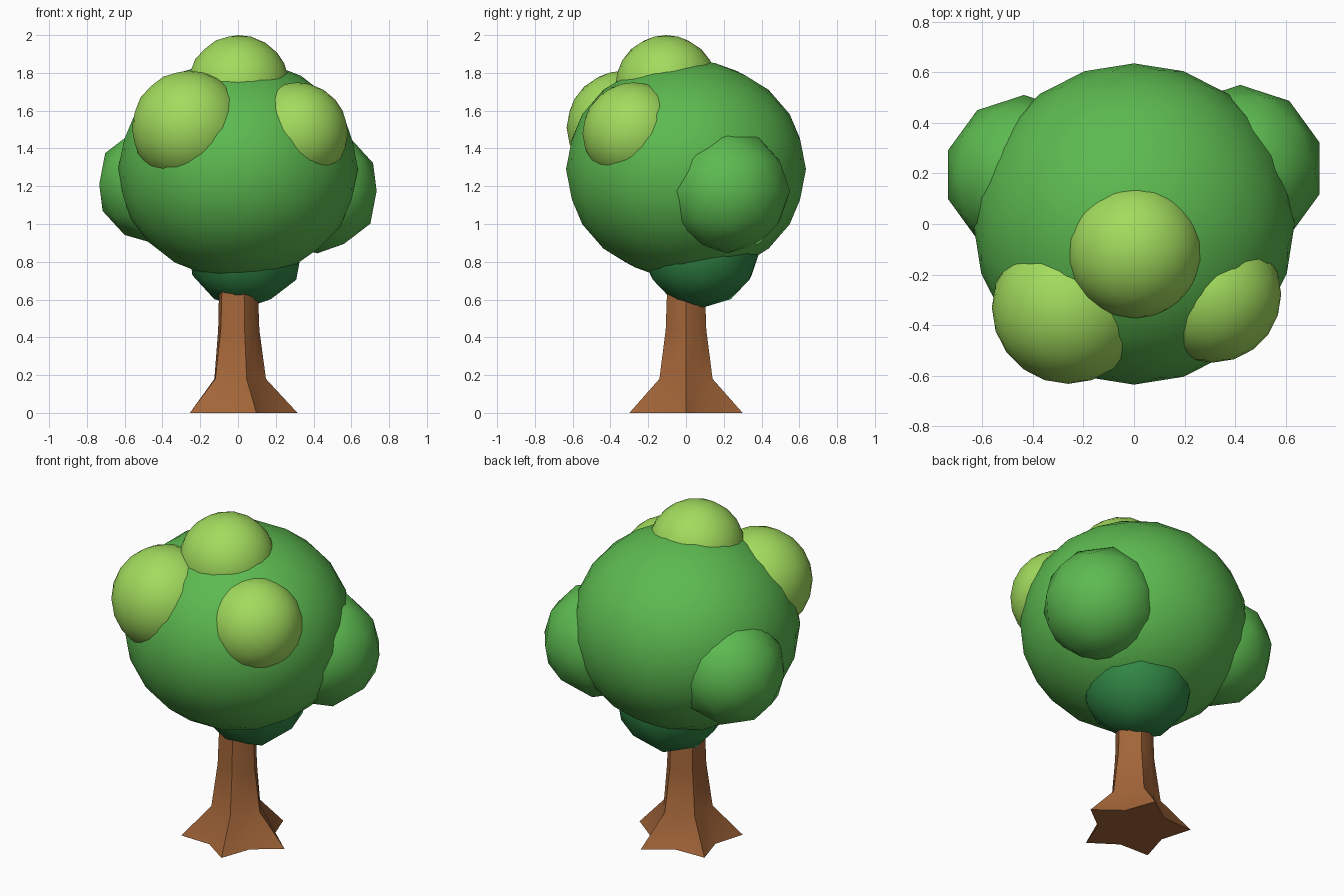
import bpy, bmesh, math

if "Cube" in bpy.data.objects:
    bpy.data.objects.remove(bpy.data.objects["Cube"])


def material(name, rgb):
    m = bpy.data.materials.new(name)
    m.diffuse_color = (*rgb, 1)
    m.use_nodes = True
    m.node_tree.nodes["Principled BSDF"].inputs["Base Color"].default_value = m.diffuse_color
    return m


BARK = material("bark", (0.36, 0.13, 0.04))
DARK = material("dark_leaf", (0.03, 0.24, 0.06))
GREEN = material("green_leaf", (0.107, 0.49, 0.08))
LIGHT = material("light_leaf", (0.36, 0.71, 0.11))


def blob(name, loc, r, mat, sub, squash=1.0):
    """Smooth icosphere clump of leaves."""
    bpy.ops.mesh.primitive_ico_sphere_add(subdivisions=sub, radius=r, location=loc)
    ob = bpy.context.object
    ob.name = name
    ob.scale.z = squash
    ob.data.materials.append(mat)
    bpy.ops.object.shade_smooth()


# Trunk: ten-sided rings (height, ridge radius, groove radius), five roots at the base
RINGS = [(0, 0.315, 0.20), (0.18, 0.148, 0.125), (0.44, 0.113, 0.105), (0.85, 0.098, 0.096)]
bm = bmesh.new()
loops = []
for z, ridge, groove in RINGS:
    ring = []
    for i in range(10):
        r = groove if i % 2 else ridge
        a = math.radians(36 * i)
        ring.append(bm.verts.new((r * math.cos(a), r * math.sin(a), z)))
    loops.append(ring)
for lo, hi in zip(loops, loops[1:]):
    for i in range(10):
        j = (i + 1) % 10
        bm.faces.new((lo[i], lo[j], hi[j], hi[i]))
bm.faces.new(loops[0][::-1])
bm.faces.new(loops[-1])
mesh = bpy.data.meshes.new("trunk")
bm.to_mesh(mesh)
bm.free()
mesh.materials.append(BARK)
trunk = bpy.data.objects.new("trunk", mesh)
bpy.context.collection.objects.link(trunk)
bpy.context.view_layer.objects.active = trunk
trunk.select_set(True)
bpy.ops.object.shade_smooth_by_angle(angle=math.radians(40))

# Crown and side clumps
blob("crown", (0, 0, 1.29), 0.635, GREEN, 3, 0.915)
blob("right_clump", (0.42, 0.22, 1.175), 0.33, GREEN, 2)
blob("left_clump", (-0.435, 0.195, 1.21), 0.315, GREEN, 2)
blob("under_clump", (0.04, 0.08, 0.87), 0.315, DARK, 2)

# Bright clumps on top and front
blob("top_clump", (0.003, -0.105, 1.73), 0.27, LIGHT, 3)
blob("front_left_clump", (-0.26, -0.33, 1.51), 0.302, LIGHT, 3)
blob("front_right_clump", (0.312, -0.278, 1.48), 0.27, LIGHT, 3)
